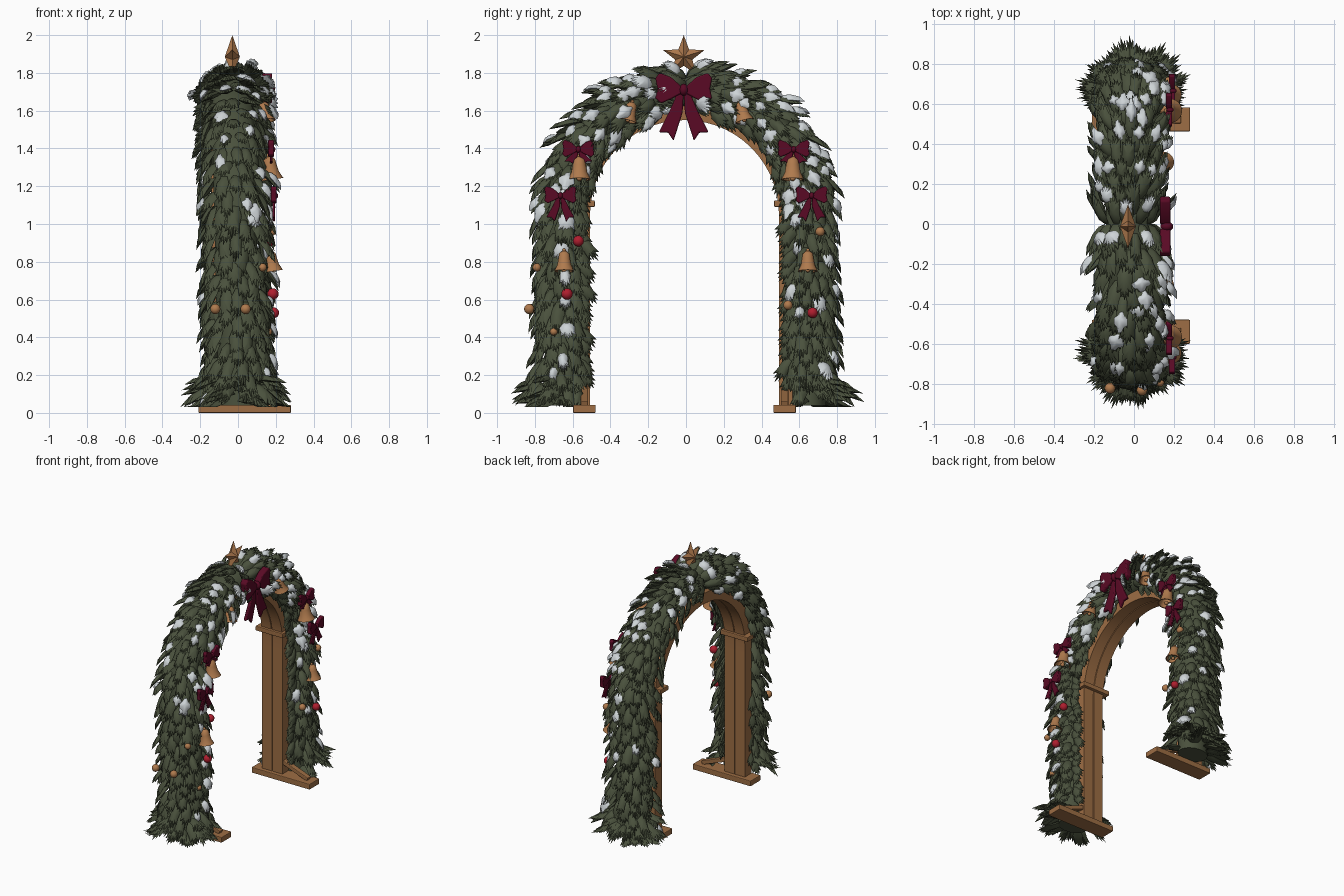
import bpy, bmesh, math, random
from mathutils import Vector, Matrix

if "Cube" in bpy.data.objects:
    bpy.data.objects.remove(bpy.data.objects["Cube"])
random.seed(4)
rand = random.uniform
X, Z = Vector((1, 0, 0)), Vector((0, 0, 1))


def material(name, rgb):
    m = bpy.data.materials.new(name)
    m.use_nodes = True
    m.diffuse_color = (*rgb, 1)
    m.node_tree.nodes["Principled BSDF"].inputs["Base Color"].default_value = (*rgb, 1)
    return m


GREEN = material("fir green", (0.068, 0.082, 0.046))
SNOW = material("snow white", (0.62, 0.66, 0.68))
WOOD = material("warm wood", (0.34, 0.155, 0.058))
GOLD = material("aged gold", (0.43, 0.195, 0.075))
BOW = material("burgundy ribbon", (0.10, 0.003, 0.018))
RED = material("red bauble", (0.43, 0.013, 0.028))


def finish(name, bm, mat, smooth=None, bevel=0):
    bmesh.ops.recalc_face_normals(bm, faces=bm.faces)
    me = bpy.data.meshes.new(name)
    bm.to_mesh(me)
    bm.free()
    me.materials.append(mat)
    ob = bpy.data.objects.new(name, me)
    bpy.context.collection.objects.link(ob)
    if bevel:
        mod = ob.modifiers.new("soft edges", "BEVEL")
        mod.width, mod.segments = bevel, 2
    if smooth:
        bpy.ops.object.select_all(action="DESELECT")
        ob.select_set(True)
        bpy.context.view_layer.objects.active = ob
        bpy.ops.object.shade_smooth_by_angle(angle=math.radians(smooth))


# Arch path: quarter circle from the crown, then a straight leg
R, ZC, CX = 0.65, 1.05, -0.03
ARC = R * math.pi / 2
LENGTH = ARC + ZC - 0.04


def frame(t, side):
    """Position, downhill tangent and outward direction."""
    a = min(t / ARC, 1) * math.pi / 2
    out = Vector((0, side * math.sin(a), math.cos(a)))
    tan = Vector((0, side * math.cos(a), -math.sin(a)))
    return Vector((CX, 0, ZC)) + out * R - Z * max(0, t - ARC), tan, out


def lean(z):
    """Foliage drifts forward towards the ground."""
    return X * 0.04 * (1 - z / 1.75)


def sweep(bm, section, steps=28):
    """Sweep a closed section given as a function of (pos, outward)."""
    stations = [frame(LENGTH * i / steps, s)
                for s, order in ((-1, range(steps, 0, -1)), (1, range(steps + 1))) for i in order]
    rings = [[bm.verts.new(p) for p in section(pos, out)] for pos, _, out in stations]
    for a, b in zip(rings, rings[1:]):
        for i in range(len(a)):
            j = (i + 1) % len(a)
            bm.faces.new((a[i], a[j], b[j], b[i]))
    bm.faces.new(rings[0])
    bm.faces.new(rings[-1])


# Foliage core
def core_section(pos, out):
    turns = [2 * math.pi * i / 14 for i in range(14)]
    return [pos + lean(pos.z) + out * math.cos(a) * 0.09 + X * math.sin(a) * 0.115 for a in turns]


bm = bmesh.new()
sweep(bm, core_section)
finish("foliage_core", bm, GREEN, 60)

# Fir tuft: ragged outline with a puffed middle
HALF = [(0, .45), (.3, 1), (.58, .88), (.84, 1.0), (.75, .5), (.95, .5), (.85, .2)]
OUTLINE = HALF + [(1.05, 0)] + [(s, -v) for s, v in reversed(HALF)]
BLOB = [(0.5 - 0.5 * math.cos(a) * k, math.sin(a) * k) for a, k in
        [(math.pi * (2 * i + 1) / 12, (1, .75, 1.1)[i % 3]) for i in range(12)]]


def tuft(bm, base, d, n, length, width, height, outline=OUTLINE, droop=0.1):
    d = d.normalized()
    side = d.cross(n).normalized()
    up = side.cross(d)

    def vert(s, v, w):
        p = base + d * s * length + side * v * width + up * (w - droop * length * s * s)
        p.z = max(p.z, 0.03)
        return bm.verts.new(p)
    ring = [vert(s, v, 0) for s, v in outline]
    mid = [vert(.45 + (s - .45) * .62, v * .6, height) for s, v in outline]
    top, low = vert(.42, 0, height * 1.3), vert(.42, 0, -height * .6)
    for i in range(len(ring)):
        j = (i + 1) % len(ring)
        bm.faces.new((ring[i], ring[j], mid[j], mid[i]))
        bm.faces.new((mid[i], mid[j], top))
        bm.faces.new((ring[j], ring[i], low))


leaves, snow = bmesh.new(), bmesh.new()
rows, around = 28, 12
for side in (-1, 1):
    for k in range(rows):
        t = LENGTH * (k + 0.3) / rows
        pos, tan, out = frame(t, side)
        flare = max(0, 1 - pos.z / 0.26)
        for i in range(around):
            phi = 2 * math.pi * (i + 0.5 * (k % 2) + rand(-.25, .25)) / around
            c, s = math.cos(phi), math.sin(phi)
            # Leave the inner face open for the wooden arch
            if c < (-0.72 if s > 0 else -0.5):
                continue
            n = (out * c + X * s).normalized()
            base = pos + lean(pos.z) + out * c * 0.09 + X * s * 0.115 - tan * min(0.06, t)
            grow = flare * (1 if c > -.2 else .4)
            lift = rand(.35, .85) * (1 + 0.7 * grow)
            d = tan * (0.85 - 0.5 * grow) + n * lift + Vector((rand(-.18, .18), rand(-.18, .18), 0))
            length = rand(.13, .19) * (1 + 0.3 * grow)
            width = rand(.03, .042)
            tuft(leaves, base, d, n, length, width, 0.018)
            # Snow settles in clumps on the decorated shoulders, thinly elsewhere
            shoulder = 0.2 < t < ARC
            chance = 0.04
            if n.x > 0.2 and pos.z > 0.2:
                chance = 0.5 if shoulder else 0.2
            elif n.z > 0.3:
                chance = 0.26
            if random.random() < chance:
                b = base + n * 0.012 + d.normalized() * length * rand(.2, .4)
                tuft(snow, b, d, n, length * rand(.45, .72), width * rand(.75, 1.2), 0.02,
                     BLOB if shoulder else OUTLINE)
    # Fringe on the decorated face that overlaps the wood
    for k in range(30):
        t = 0.16 + (LENGTH - 0.3) * k / 30
        pos, tan, out = frame(t, side)
        base = pos - out * rand(.055, .085) + X * rand(.08, .1)
        d = tan * .8 - out * rand(.3, .75) + X * rand(.05, .35)
        tuft(leaves, base, d, X - out * .3, rand(.12, .16), .034, .018)
    # Skirt of longer tufts around the foot
    for k in range(24):
        a = math.pi * (k / 23 - 0.5) * 1.15
        n = Vector((math.sin(a), side * math.cos(a), 0))
        tuft(leaves, Vector((CX + .03, side * R, rand(.05, .2))) + n * .07,
             n + Z * rand(-.4, .05), Z, rand(.17, .23), .034, .019)
finish("fir_tufts", leaves, GREEN, 50)
finish("snow_patches", snow, SNOW, 70)

# Wooden arch: two planks with a seam over a backing board
WY = -0.008
for name, x0, x1, r0 in (("backing", -.13, .02, .512), ("back_plank", -.14, -.059, .5),
                         ("front_plank", -.053, .03, .5)):
    bm = bmesh.new()
    sweep(bm, lambda pos, out: [pos + out * (r - R) + Vector((x - CX, WY, 0))
                                for x, r in ((x0, r0), (x1, r0), (x1, .58), (x0, .58))])
    finish("arch_" + name, bm, WOOD, 30)


def box(name, x, y, z, tilt=0):
    bm = bmesh.new()
    size = Vector((x[1] - x[0], abs(y[1] - y[0]), z[1] - z[0]))
    mid = Vector((sum(x), sum(y), sum(z))) / 2 + Vector((0, WY, 0))
    bmesh.ops.create_cube(bm, size=1, matrix=Matrix.Translation(mid)
                          @ Matrix.Rotation(tilt, 4, "Y") @ Matrix.Diagonal((*size, 1)))
    finish(name, bm, WOOD, None, 0.005)


# Crown star
bm = bmesh.new()
star = [bm.verts.new((CX, -.012 + r * math.sin(a), 1.885 + r * math.cos(a)))
        for r, a in [(.115 if i % 2 == 0 else .048, math.pi * i / 5) for i in range(10)]]
for x in (-.04, .04):
    tip = bm.verts.new((CX + x, -.012, 1.885))
    for i in range(10):
        bm.faces.new((star[i], star[(i + 1) % 10], tip))
finish("crown_star", bm, GOLD)

# Bows: two lobes, two notched tails and a knot
LOBE = [(.08, .12), (.45, .45), (.85, .6), (1, .42), (.93, .05), (1, -.3), (.8, -.48), (.4, -.3), (.08, -.12)]
TAIL = [(.0, .0), (.2, -.05), (.5, -.75), (.88, -1.5), (.56, -1.5), (.36, -1.8), (.04, -.8)]


def bow(name, y, z, w, x, tail=1.0):
    bm = bmesh.new()
    for side in (-1, 1):
        for shape, depth, drop in ((LOBE, .35, 1), (TAIL, .16, tail)):
            face = bm.faces.new([bm.verts.new((x - depth / 2 * w, y + side * a * w, z + b * w * drop))
                                 for a, b in shape])
            ext = bmesh.ops.extrude_face_region(bm, geom=[face])["geom"]
            bmesh.ops.translate(bm, vec=(depth * w, 0, 0),
                                verts=[g for g in ext if isinstance(g, bmesh.types.BMVert)])
    bmesh.ops.create_icosphere(bm, subdivisions=2, radius=1, matrix=Matrix.Translation((x + .06 * w, y, z))
                               @ Matrix.Diagonal((w * .22, w * .17, w * .22, 1)))
    finish(name, bm, BOW, 35, w * .05)


# Bells: lathed, open below, with a clapper
PROFILE = [(0, .13), (.016, .128), (.033, .112), (.038, .08), (.045, .04), (.06, .008), (.064, 0), (.055, 0), (.036, .04), (.028, .09), (0, .1)]


def bell(name, x, y, z, size=1.0, tilt=0):
    bm = bmesh.new()
    vs = [bm.verts.new((r, 0, h)) for r, h in PROFILE]
    es = [bm.edges.new(p) for p in zip(vs, vs[1:])]
    bmesh.ops.spin(bm, geom=vs + es, axis=Z, cent=(0, 0, 0), angle=2 * math.pi, steps=18)
    bmesh.ops.remove_doubles(bm, verts=bm.verts, dist=1e-4)
    for h, r in ((.008, .016), (.135, .012)):
        bmesh.ops.create_icosphere(bm, subdivisions=2, radius=r, matrix=Matrix.Translation((0, 0, h)))
    bm.transform(Matrix.Translation((x, y, z)) @ Matrix.Rotation(tilt, 4, "X")
                 @ Matrix.Rotation(-0.15, 4, "Y") @ Matrix.Scale(size, 4))
    finish(name, bm, GOLD, 40)


# Paired parts: feet, braces, cross bars, bows and bells
bow("large_bow", -.012, 1.71, .15, .155)
for side, tag in ((-1, "right"), (1, "left")):
    box("foot_" + tag, (-.21, .28), (side * .47, side * .59), (0, .042))
    box("brace_" + tag, (.0, .24), (side * .51, side * .55), (.075, .105), tilt=0.36)
    box("cross_bar_" + tag, (-.18, .05), (side * .475, side * .57), (1.09, 1.125))
    bow("upper_bow_" + tag, side * .57, 1.395, .085, .175, .5)
    bow("lower_bow_" + tag, side * .665, 1.15, .085, .19, .9)
    bell("upper_bell_" + tag, .18, side * .565, 1.235, .95)
    bell("lower_bell_" + tag, .185, side * .645, .75, .83)
    bell("crown_bell_" + tag, .15, side * .31, 1.545, .8, side * .25)

# Baubles
for i, (x, y, z, r, mat) in enumerate([
        (.165, -.57, .91, .029, RED), (.185, -.63, .63, .03, RED), (.19, .67, .53, .028, RED),
        (-.12, -.82, .55, .027, GOLD), (.04, -.83, .55, .027, GOLD), (.165, .54, .57, .025, GOLD),
        (.175, .71, .96, .025, GOLD), (.13, -.79, .77, .022, GOLD), (.16, -.7, .43, .02, GOLD)]):
    bm = bmesh.new()
    bmesh.ops.create_uvsphere(bm, u_segments=16, v_segments=10, radius=r, matrix=Matrix.Translation((x, y, z)))
    finish(f"bauble_{i + 1}", bm, mat, 60)
